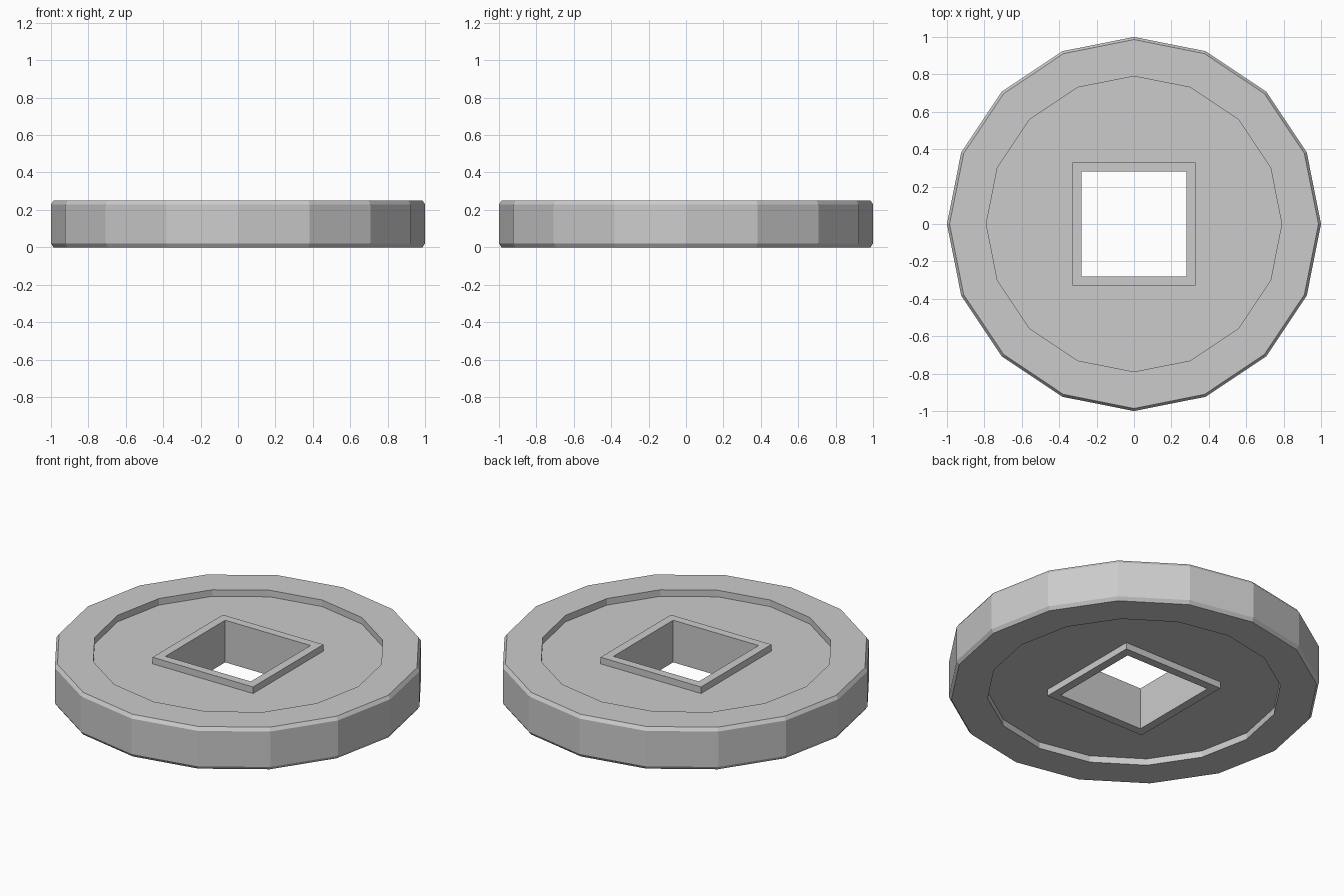
import bpy, bmesh
from math import cos, sin, pi

if "Cube" in bpy.data.objects:
    bpy.data.objects.remove(bpy.data.objects["Cube"])

SIDES = 16


def ring(bm, kind, size, z):
    """Ring of points: 'round' is a 16-gon, 'square' lies on a square outline."""
    verts = []
    for i in range(SIDES):
        a = 2 * pi * i / SIDES
        r = size
        if kind == 'square':
            r = size / max(abs(cos(a)), abs(sin(a)))
        verts.append(bm.verts.new((r * cos(a), r * sin(a), z)))
    return verts


# Half profile from the outer edge to the square hole: shape, size, height above mid-plane
half = [
    ('round', 1.0, 0.105),     # outer edge
    ('round', 0.986, 0.125),   # bevelled rim
    ('round', 0.79, 0.125),    # inside of rim
    ('round', 0.79, 0.086),    # recessed face
    ('square', 0.33, 0.086),
    ('square', 0.33, 0.125),   # raised frame around hole
    ('square', 0.28, 0.125),
]
# Mirror to the underside, giving a closed profile
profile = half + [(k, s, -z) for k, s, z in reversed(half)]

# Pierced disc with rims on both faces
bm = bmesh.new()
rings = [ring(bm, k, s, z + 0.125) for k, s, z in profile]
for a, b in zip(rings, rings[1:] + rings[:1]):
    for i in range(SIDES):
        j = (i + 1) % SIDES
        bm.faces.new((a[i], a[j], b[j], b[i]))
bmesh.ops.recalc_face_normals(bm, faces=bm.faces)
# Merge the coplanar pieces along the straight sides of the square
bmesh.ops.dissolve_limit(bm, angle_limit=0.01, verts=bm.verts, edges=[
    e for e in bm.edges
    if max(abs(v.co.x) for v in e.verts) < 0.3 and max(abs(v.co.y) for v in e.verts) < 0.3])

mesh = bpy.data.meshes.new("coin_disc")
bm.to_mesh(mesh)
bm.free()
coin = bpy.data.objects.new("coin_disc", mesh)
bpy.context.collection.objects.link(coin)
